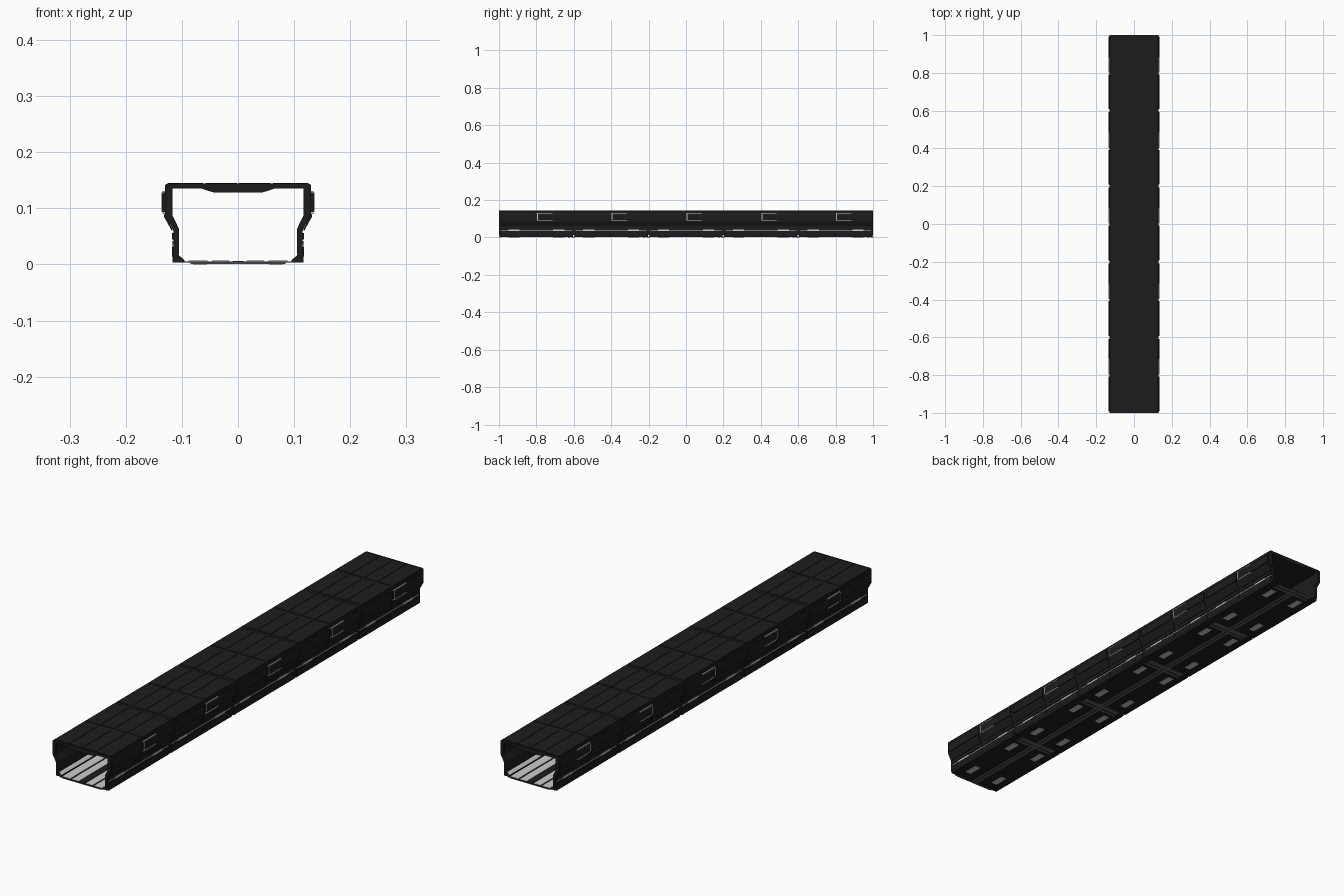
import bpy, bmesh

SEG = 0.4
CENTRES = [-0.8 + SEG * i for i in range(5)]


def material(name, c):
    m = bpy.data.materials.new(name)
    m.diffuse_color = (c, c, c, 1)
    return m


DARK = material("dark_metal", 0.012)
GREY = material("grey_metal", 0.12)
LIGHT = material("pale_panel", 0.75)


def extrude(name, profile, spans, mat, both_sides=True):
    """Extrude an (x, z) profile over y spans in every segment, mirrored in x."""
    bm = bmesh.new()
    for c in CENTRES:
        for y0, y1 in spans:
            for s in ((1, -1) if both_sides else (1,)):
                a = [bm.verts.new((s * x, c + y0, z)) for x, z in profile]
                b = [bm.verts.new((s * x, c + y1, z)) for x, z in profile]
                n = len(a)
                bm.faces.new(a)
                bm.faces.new(b[::-1])
                for i in range(n):
                    j = (i + 1) % n
                    bm.faces.new((a[i], b[i], b[j], a[j]))
    bmesh.ops.recalc_face_normals(bm, faces=bm.faces)
    me = bpy.data.meshes.new(name)
    bm.to_mesh(me)
    bm.free()
    me.materials.append(mat)
    ob = bpy.data.objects.new(name, me)
    bpy.context.collection.objects.link(ob)
    return ob


def box(x0, x1, z0, z1):
    return [(x0, z0), (x1, z0), (x1, z1), (x0, z1)]


FULL = [(-0.2, 0.2)]
HALVES = [(-0.192, -0.008), (0.008, 0.192)]
ENDS = [(-0.2, -0.188), (0.188, 0.2)]

# Side walls: upright lower part, sloped shoulder, upright upper part
extrude("wall", [(0.115, 0.012), (0.115, 0.06), (0.130, 0.088), (0.130, 0.136),
                 (0.120, 0.136), (0.120, 0.086), (0.108, 0.062), (0.108, 0.012)],
        FULL, DARK)

# Raised outer panels on the upper, sloped and lower wall
extrude("upper_wall_panel", [(0.129, 0.093), (0.134, 0.093), (0.1355, 0.097),
                             (0.1355, 0.124), (0.134, 0.128), (0.129, 0.128)],
        HALVES, DARK)
extrude("shoulder_panel", [(0.116, 0.060), (0.118, 0.060), (0.132, 0.085),
                           (0.132, 0.090), (0.129, 0.088)], HALVES, DARK)
extrude("lower_wall_panel", box(0.1145, 0.1175, 0.044, 0.056), HALVES, DARK)
extrude("skirt_panel", box(0.1145, 0.1175, 0.014, 0.032), HALVES, DARK)

# Wall ribs inside each segment end
extrude("wall_rib", [(0.109, 0.015), (0.109, 0.062), (0.121, 0.086), (0.121, 0.135),
                     (0.117, 0.135), (0.117, 0.088), (0.1055, 0.064), (0.1055, 0.018)],
        ENDS, DARK)

# Wedge feet along the base
extrude("base_foot", [(0.117, 0.003), (0.117, 0.014), (0.108, 0.018),
                      (0.095, 0.007), (0.095, 0.003)], [(-0.196, 0.196)], DARK)
extrude("foot_top_strip", [(0.0955, 0.0078), (0.1065, 0.0172), (0.107, 0.0165),
                           (0.096, 0.0070)], [(-0.19, 0.19)], LIGHT)

# Pale strips running along the outside walls
extrude("side_light_line", box(0.114, 0.1162, 0.0365, 0.0395), [(-0.19, 0.19)], LIGHT)
extrude("side_light_patch", box(0.114, 0.1172, 0.034, 0.042),
        [(-0.15, -0.09), (0.09, 0.15)], LIGHT)

# Open outlines on the upper wall panels
extrude("hatch_outline_upright", box(0.135, 0.1362, 0.093, 0.128), [(0.003, 0.008)], LIGHT)
extrude("hatch_outline_top", box(0.128, 0.1342, 0.128, 0.131), [(0.003, 0.085)], LIGHT)
extrude("hatch_outline_bottom", box(0.128, 0.1342, 0.090, 0.093), [(0.003, 0.085)], LIGHT)

# Roof slab with a thicker middle and raised seams
extrude("roof", [(-0.130, 0.135), (-0.065, 0.135), (-0.043, 0.128), (0.043, 0.128),
                 (0.065, 0.135), (0.130, 0.135), (0.130, 0.141), (0.128, 0.143),
                 (-0.128, 0.143), (-0.130, 0.141)], FULL, DARK, False)
extrude("roof_plate_outer", box(0.062, 0.126, 0.142, 0.145), HALVES, DARK)
extrude("roof_plate_middle", box(0.002, 0.058, 0.142, 0.145), HALVES, DARK)
extrude("roof_seam", box(-0.126, 0.126, 0.142, 0.1445),
        [(-0.2, -0.194), (0.194, 0.2)], DARK, False)

# Floor plates with pale walking strips
extrude("floor_plate", box(0.008, 0.095, 0.003, 0.0055), FULL, DARK)
extrude("floor_inner_strip", box(0.016, 0.046, 0.0052, 0.0066), [(-0.196, 0.196)], LIGHT)
extrude("floor_outer_strip", box(0.054, 0.088, 0.0052, 0.0066), [(-0.196, 0.196)], LIGHT)
extrude("floor_centre_channel", box(-0.009, 0.009, 0.004, 0.006), FULL, DARK, False)

# Runners and paired cross bars under the floor
extrude("under_runner", box(0.004, 0.013, 0.0015, 0.004), FULL, GREY)
extrude("under_cross_bar", box(-0.085, 0.085, 0.001, 0.004),
        [(-0.2, -0.193), (0.170, 0.180), (0.188, 0.2)], GREY, False)
extrude("under_pad", box(0.055, 0.08, 0.0, 0.003), [(-0.15, -0.09), (0.09, 0.15)], LIGHT)
